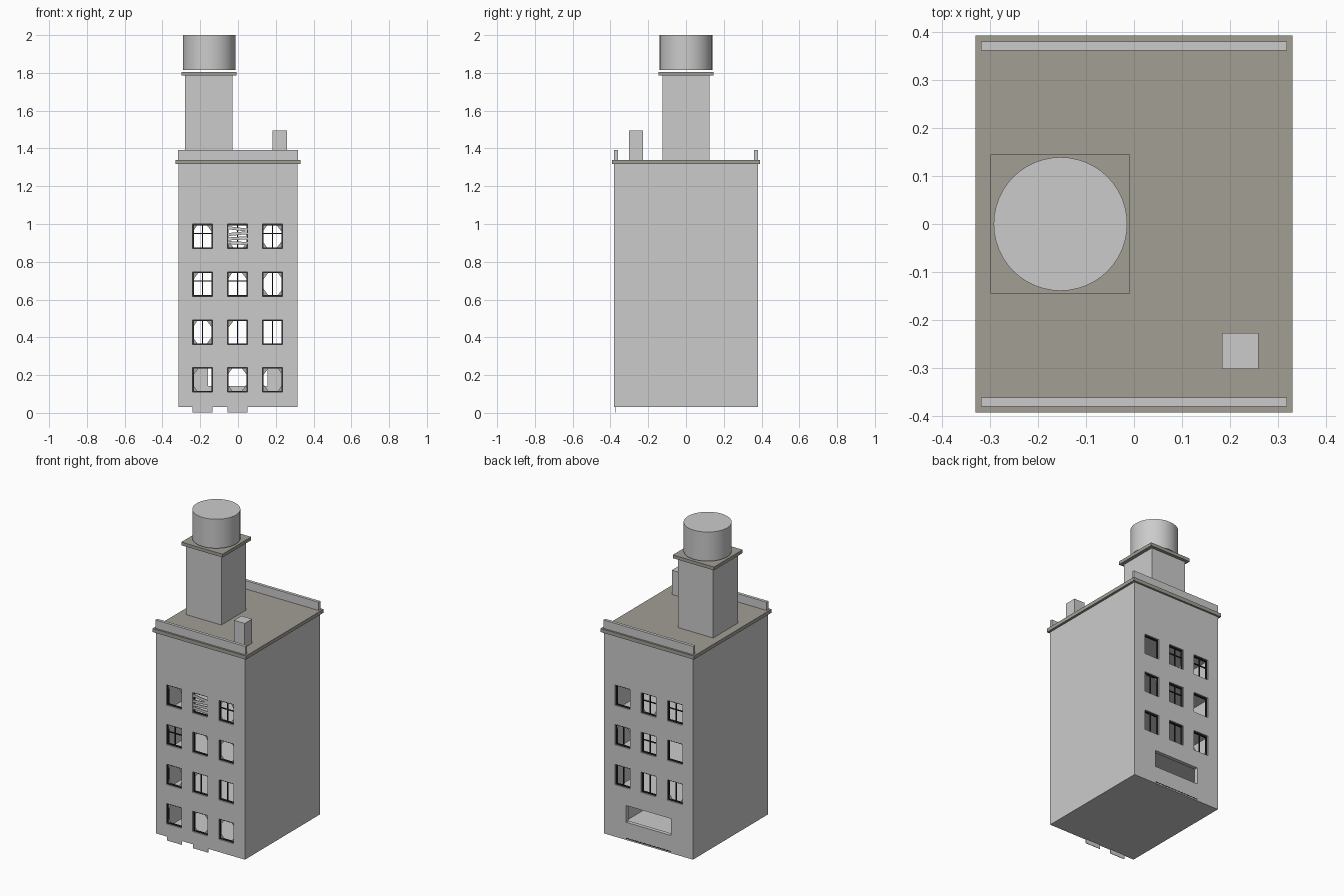
import bpy, bmesh, math
from mathutils import Matrix, Vector

cube = bpy.data.objects.get("Cube")
if cube:
    bpy.data.objects.remove(cube, do_unlink=True)


def material(name, rgb):
    m = bpy.data.materials.new(name)
    m.use_nodes = True
    color = (*rgb, 1)
    m.diffuse_color = color
    node = next(n for n in m.node_tree.nodes if n.type == 'BSDF_PRINCIPLED')
    node.inputs["Base Color"].default_value = color
    return m


GREY = material("wall grey", (0.6, 0.6, 0.6))
ROOF = material("roof tan grey", (0.36, 0.345, 0.3))
DARK = material("frame black", (0.025, 0.022, 0.02))
GLASS = material("dull glass", (0.42, 0.4, 0.4))


def finish(name, bm, mat):
    bmesh.ops.recalc_face_normals(bm, faces=bm.faces)
    mesh = bpy.data.meshes.new(name)
    bm.to_mesh(mesh)
    bm.free()
    mesh.materials.append(mat)
    ob = bpy.data.objects.new(name, mesh)
    bpy.context.collection.objects.link(ob)
    return ob


def add_box(bm, x, y, z, tilt=0):
    spans = (x, y, z)
    mid = Vector([(a + b) / 2 for a, b in spans])
    size = Matrix.Diagonal([b - a for a, b in spans] + [1])
    turn = Matrix.Rotation(tilt, 4, 'Y')
    bmesh.ops.create_cube(bm, size=1, matrix=Matrix.Translation(mid) @ turn @ size)


def box(name, x, y, z, mat):
    bm = bmesh.new()
    add_box(bm, x, y, z)
    return finish(name, bm, mat)


# Main dimensions
W, D, BASE, TOP, T = 0.315, 0.38, 0.03, 1.32, 0.025
COLS = (-0.187, -0.002, 0.183)
ROWS = (0.934, 0.682, 0.427, 0.176)
HW, HH = 0.053, 0.065


def window_rect(r, c):
    return (COLS[c] - HW, COLS[c] + HW, ROWS[r] - HH, ROWS[r] + HH)


def pierced_wall(name, y, inward, holes):
    """Wall panel with rectangular openings, extruded to its thickness."""
    xs = sorted({-W, W, *[v for h in holes for v in h[:2]]})
    zs = sorted({BASE, TOP, *[v for h in holes for v in h[2:]]})
    bm = bmesh.new()
    for x0, x1 in zip(xs, xs[1:]):
        for z0, z1 in zip(zs, zs[1:]):
            cx, cz = (x0 + x1) / 2, (z0 + z1) / 2
            if any(h[0] < cx < h[1] and h[2] < cz < h[3] for h in holes):
                continue
            corners = ((x0, z0), (x1, z0), (x1, z1), (x0, z1))
            bm.faces.new([bm.verts.new((a, y, b)) for a, b in corners])
    bmesh.ops.remove_doubles(bm, verts=bm.verts, dist=1e-5)
    ext = bmesh.ops.extrude_face_region(bm, geom=list(bm.faces), use_keep_orig=True)
    moved = [v for v in ext["geom"] if isinstance(v, bmesh.types.BMVert)]
    bmesh.ops.translate(bm, verts=moved, vec=(0, inward * T, 0))
    return finish(name, bm, GREY)


# Building shell
opening = (-0.16, 0.157, 0.143, 0.25)
pierced_wall("front_wall", -D, 1, [window_rect(r, c) for r in range(4) for c in range(3)])
pierced_wall("back_wall", D, -1,
             [window_rect(r, c) for r in range(3) for c in range(3)] + [opening])
for side, s in (("right", -1), ("left", 1)):
    box(side + "_wall", sorted((s * W, s * (W - T))), (-D + T, D - T), (BASE, TOP), GREY)
for i, z in enumerate((BASE, 0.28, 0.53, 0.78, 1.04)):
    box(f"floor_{i}", (-W + T, W - T), (-D + T, D - T), (z, z + 0.015), GREY)

# Windows: bars are n(one), v(ertical) or c(ross); shards list the corners with broken glass
FRONT = ("nbc", "cnn", "nvv", "nnn")
BACK = ("ccn", "ncv", "vvv")
CORNERS = {"a": (-1, 1), "b": (1, 1), "c": (-1, -1), "d": (1, -1)}
FRONT_SHARDS = (("ab", "", "abcd"), ("a", "ab", "abcd"), ("abcd", "a", ""), ("ac", "abcd", "abcd"))
BACK_SHARDS = (("", "cd", ""), ("", "", "ab"), ("cd", "", ""))


def windows(side, y, s, layout, shards):
    frames, glass, boards = bmesh.new(), bmesh.new(), bmesh.new()
    depth = sorted((y + s * 0.008, y + s * 0.02))
    bar_y = sorted((y + s * 0.011, y + s * 0.017))
    f, b = 0.006, 0.003
    for r, row in enumerate(layout):
        for c, kind in enumerate(row):
            x0, x1, z0, z1 = window_rect(r, c)
            cx = COLS[c]
            bar_z = z0 + 0.62 * (z1 - z0)
            # Surround
            for span in ((x0, x0 + f), (x1 - f, x1)):
                add_box(frames, span, depth, (z0, z1))
            for span in ((z0, z0 + f), (z1 - f, z1)):
                add_box(frames, (x0 + f, x1 - f), depth, span)
            # Glazing bars
            if kind in "vc":
                add_box(frames, (cx - b, cx + b), bar_y, (z0 + f, z1 - f))
            if kind == "c":
                add_box(frames, (x0 + f, x1 - f), bar_y, (bar_z - b, bar_z + b))
            # Nailed planks
            if kind == "b":
                for k, tilt in enumerate((0.12, -0.1, -0.06, 0.05)):
                    z = z1 - 0.025 - k * 0.025
                    add_box(boards, (x0 + 0.002, x1 - 0.002), sorted((y + s * 0.002, y + s * 0.007)),
                            (z - 0.008, z + 0.008), tilt)
            # Broken glass left in the corners
            for k, key in enumerate(shards[r][c]):
                sx, sz = CORNERS[key]
                px, pz = cx + sx * (HW - f), ROWS[r] + sz * (HH - f)
                a, h = (0.024, 0.032) if (k + r + c) % 2 else (0.018, 0.026)
                pts = ((px, pz), (px - sx * a, pz), (px, pz - sz * h))
                glass.faces.new([glass.verts.new((p, y + s * 0.014, q)) for p, q in pts])
    finish(side + "_window_frames", frames, DARK)
    finish(side + "_glass_shards", glass, GLASS)
    if boards.faces:
        finish(side + "_window_planks", boards, GREY)
    else:
        boards.free()


windows("front", -D, 1, FRONT, FRONT_SHARDS)
windows("back", D, -1, BACK, BACK_SHARDS)

# Thin plates at the foot of the walls
for i in (0, 1):
    box(f"front_foot_plate_{i}", (COLS[i] - HW, COLS[i] + HW),
        (-D + 0.004, -D + 0.007), (0.003, BASE), GREY)
box("back_foot_strip", opening[:2], (D, D + 0.001), (0.038, 0.043), DARK)

# Roof slab, parapets and chimney
box("roof_slab", (-0.33, 0.33), (-0.392, 0.392), (1.317, 1.34), ROOF)
for name, y in (("front_parapet", (-0.38, -0.361)), ("back_parapet", (0.361, 0.38))):
    box(name, (-0.318, 0.318), y, (1.34, 1.393), GREY)
box("chimney", (0.183, 0.259), (-0.302, -0.227), (1.34, 1.495), GREY)

# Roof tower with cap and water tank
box("tower_shaft", (-0.28, -0.03), (-0.125, 0.125), (1.34, 1.785), GREY)
box("tower_cap", (-0.299, -0.008), (-0.145, 0.145), (1.785, 1.806), ROOF)
bm = bmesh.new()
bmesh.ops.create_cone(bm, cap_ends=True, segments=48, radius1=0.139, radius2=0.139,
                      depth=0.186, matrix=Matrix.Translation((-0.153, 0, 1.907)))
tank = finish("water_tank", bm, GREY)
bpy.ops.object.select_all(action='DESELECT')
tank.select_set(True)
bpy.context.view_layer.objects.active = tank
bpy.ops.object.shade_smooth_by_angle(angle=math.radians(40))
